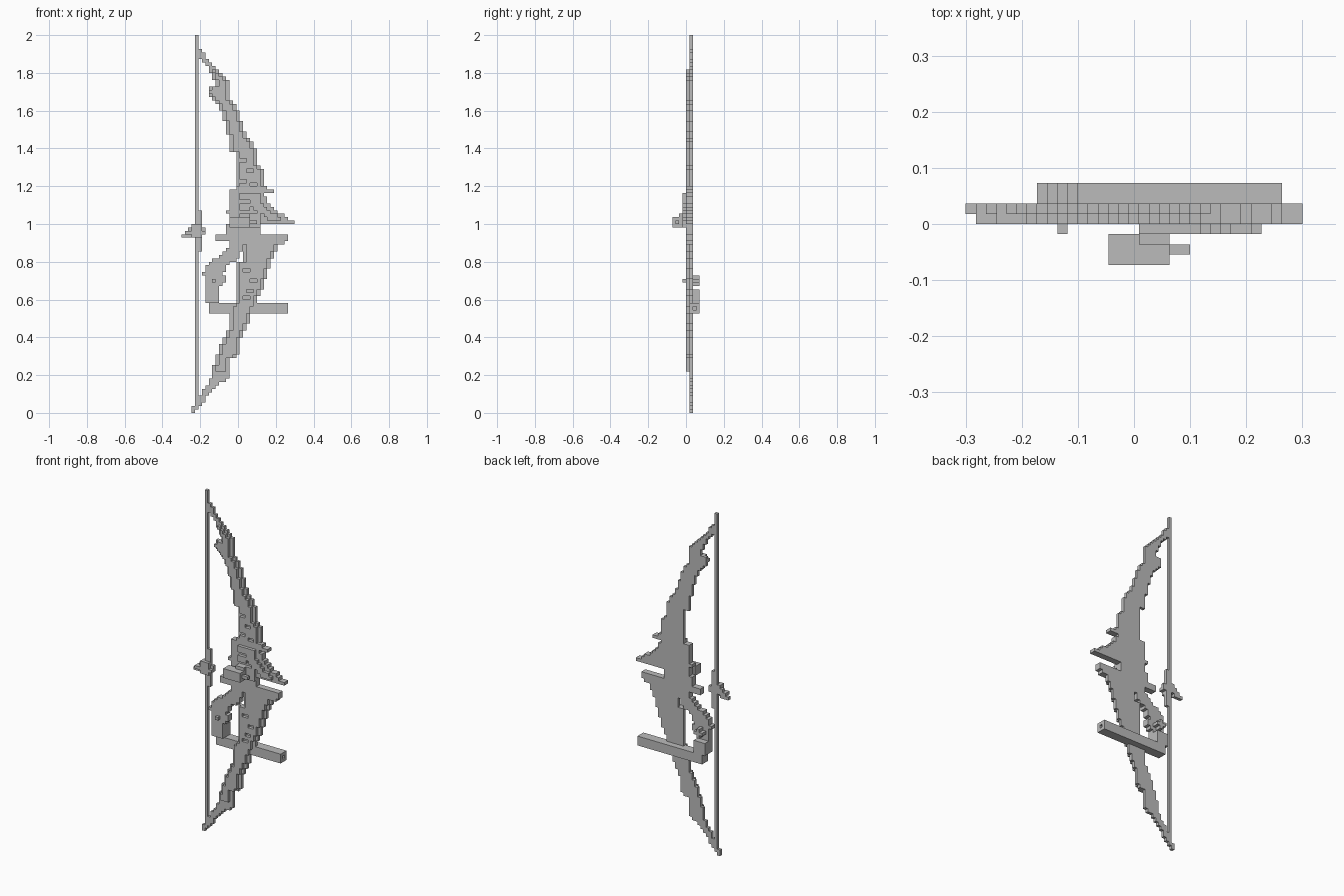
import bpy, bmesh
from mathutils import Vector

if "Cube" in bpy.data.objects:
    bpy.data.objects.remove(bpy.data.objects["Cube"], do_unlink=True)

V = 2 / 110          # size of one block
X0 = -16.5           # column 0 sits at the right-hand end

grey = bpy.data.materials.new("plain grey")
grey.use_nodes = True
grey.diffuse_color = (0.5, 0.5, 0.5, 1)
grey.node_tree.nodes["Principled BSDF"].inputs["Base Color"].default_value = (0.5, 0.5, 0.5, 1)

# Corners of each block face, wound outwards
FACES = {
    (1, 0, 0): ((1, 0, 0), (1, 1, 0), (1, 1, 1), (1, 0, 1)),
    (-1, 0, 0): ((0, 0, 0), (0, 0, 1), (0, 1, 1), (0, 1, 0)),
    (0, 1, 0): ((0, 1, 0), (0, 1, 1), (1, 1, 1), (1, 1, 0)),
    (0, -1, 0): ((0, 0, 0), (1, 0, 0), (1, 0, 1), (0, 0, 1)),
    (0, 0, 1): ((0, 0, 1), (1, 0, 1), (1, 1, 1), (0, 1, 1)),
    (0, 0, -1): ((0, 0, 0), (0, 1, 0), (1, 1, 0), (1, 0, 0)),
}


def box(c0, c1, j0, j1, r0, r1):
    """Cells from columns c0..c1, depth layers j0..j1, rows r0..r1 (ends excluded)."""
    return {(c, j, r) for c in range(c0, c1) for j in range(j0, j1) for r in range(r0, r1)}


def spans(profile):
    """Interpolate (row, left, right) points into one stepped span per row."""
    pts = sorted(profile)
    out = {pts[-1][0]: pts[-1][1:]}
    for (r0, a0, b0), (r1, a1, b1) in zip(pts, pts[1:]):
        for r in range(r0, r1):
            t = (r - r0) / (r1 - r0)
            out[r] = (int(a0 + (a1 - a0) * t + 0.5), int(b0 + (b1 - b0) * t + 0.5))
    return out


def fill(rows, j0, j1, inset_l=0, inset_r=0):
    cells = set()
    for r, (a, b) in rows.items():
        cells |= box(a + inset_l, b - inset_r, j0, j1, r, r + 1)
    return cells


def build(name, cells):
    """Outer skin of a set of blocks."""
    bm = bmesh.new()
    verts = {}
    for cell in cells:
        for d, corners in FACES.items():
            if tuple(a + b for a, b in zip(cell, d)) in cells:
                continue
            loop = []
            for k in corners:
                p = tuple(a + b for a, b in zip(cell, k))
                if p not in verts:
                    verts[p] = bm.verts.new(Vector((p[0] + X0, p[1], p[2])) * V)
                loop.append(verts[p])
            bm.faces.new(loop)
    mesh = bpy.data.meshes.new(name)
    bm.to_mesh(mesh)
    bm.free()
    mesh.materials.append(grey)
    obj = bpy.data.objects.new(name, mesh)
    bpy.context.collection.objects.link(obj)
    return obj


# Upper limb, grip and lower limb outlines
upper = spans([(105, 5, 6), (103, 5, 7), (101, 7, 9), (99, 8, 11), (97, 9, 13), (95, 10, 14),
               (94, 8, 14), (92, 8, 14), (91, 9, 14), (89, 11, 16), (86, 12, 17), (82, 13, 18),
               (79, 14, 20), (76, 14, 22), (75, 16, 22), (72, 16, 22), (70, 16, 24), (66, 16, 24)])
grip = spans([(65, 16, 25), (64, 14, 27), (63, 14, 24), (60, 14, 26), (58, 13, 28), (56, 14, 31),
              (55, 14, 33), (54, 13, 23), (52, 13, 23), (51, 10, 31), (50, 10, 31), (49, 18, 30)])
lower = spans([(48, 18, 28), (46, 18, 27), (44, 18, 26), (43, 16, 26), (41, 16, 25), (37, 16, 24),
               (32, 16, 22), (30, 14, 21), (27, 14, 20), (24, 14, 19), (21, 12, 17), (18, 11, 17),
               (16, 10, 16), (15, 10, 14), (13, 9, 14), (11, 9, 14), (9, 8, 13), (8, 8, 11),
               (6, 6, 9), (4, 5, 7), (2, 4, 6), (1, 3, 5), (0, 3, 4)])

# Notches cut into the front layer of the limbs
notches = set()
for c, r in ((17, 73), (19, 70), (17, 67), (20, 66), (18, 41), (20, 38), (18, 33), (19, 35)):
    notches |= box(c, c + 2, 0, 1, r, r + 1)


def limb(name, rows, lo, hi):
    front = {r: s for r, s in rows.items() if lo <= r <= hi}
    build(name, fill(rows, 1, 2) | (fill(front, 0, 1, 1, 1) - notches))


limb("upper_limb", upper, 66, 100)
limb("lower_limb", lower, 12, 48)
build("grip", fill(grip, 0, 2))

# Raised guard running out to the pointed spike, with brow bands on the grip
guard = {r: (max(20, b - 6), b - 2) for r, (a, b) in grip.items() if 56 <= r <= 62}
build("guard_ridge", fill(guard, -1, 0) | box(17, 23, -1, 0, 62, 64)
      | box(17, 23, -1, 0, 54, 58) | box(17, 20, -1, 0, 59, 61))

# Arrow rest standing out in front of the grip
build("arrow_rest", box(14, 20, -4, -1, 54, 57) | box(20, 22, -3, -2, 55, 56)
      | box(17, 20, -2, -1, 57, 58))

# String with its centre wrapping and nock
build("string", box(4, 5, 1, 2, 2, 110) | box(5, 6, 1, 2, 47, 59))
nock = spans([(55, 4, 6), (54, 3, 6), (53, 2, 7), (52, 1, 7), (51, 0, 3)])
build("string_nock", fill(nock, 1, 2) | box(1, 7, 0, 1, 52, 53) | box(3, 6, 0, 1, 51, 55))

# Curved hook beside the grip, stepping back to meet the crossbar
hook = spans([(49, 14, 18), (48, 14, 18), (46, 12, 17), (44, 9, 16), (43, 8, 14), (42, 7, 13),
              (40, 6, 12), (38, 7, 13), (36, 7, 11)])
build("hook", fill(hook, 0, 2) | box(7, 11, 0, 2, 32, 36) | box(7, 11, 2, 4, 32, 36))

# Crossbar with a hollow end
build("crossbar", box(8, 31, 1, 4, 29, 32) - box(29, 31, 2, 3, 30, 31))

# Plus-shaped studs
for name, c, r, j0, j1 in (("hook_stud", 9, 38, -1, 4), ("limb_stud", 9, 93, 0, 2)):
    plus = box(c - 1, c + 2, max(j0, 0), j1, r, r + 1) | box(c, c + 1, max(j0, 0), j1, r - 1, r + 2)
    build(name, plus | box(c, c + 1, j0, j1, r, r + 1))
